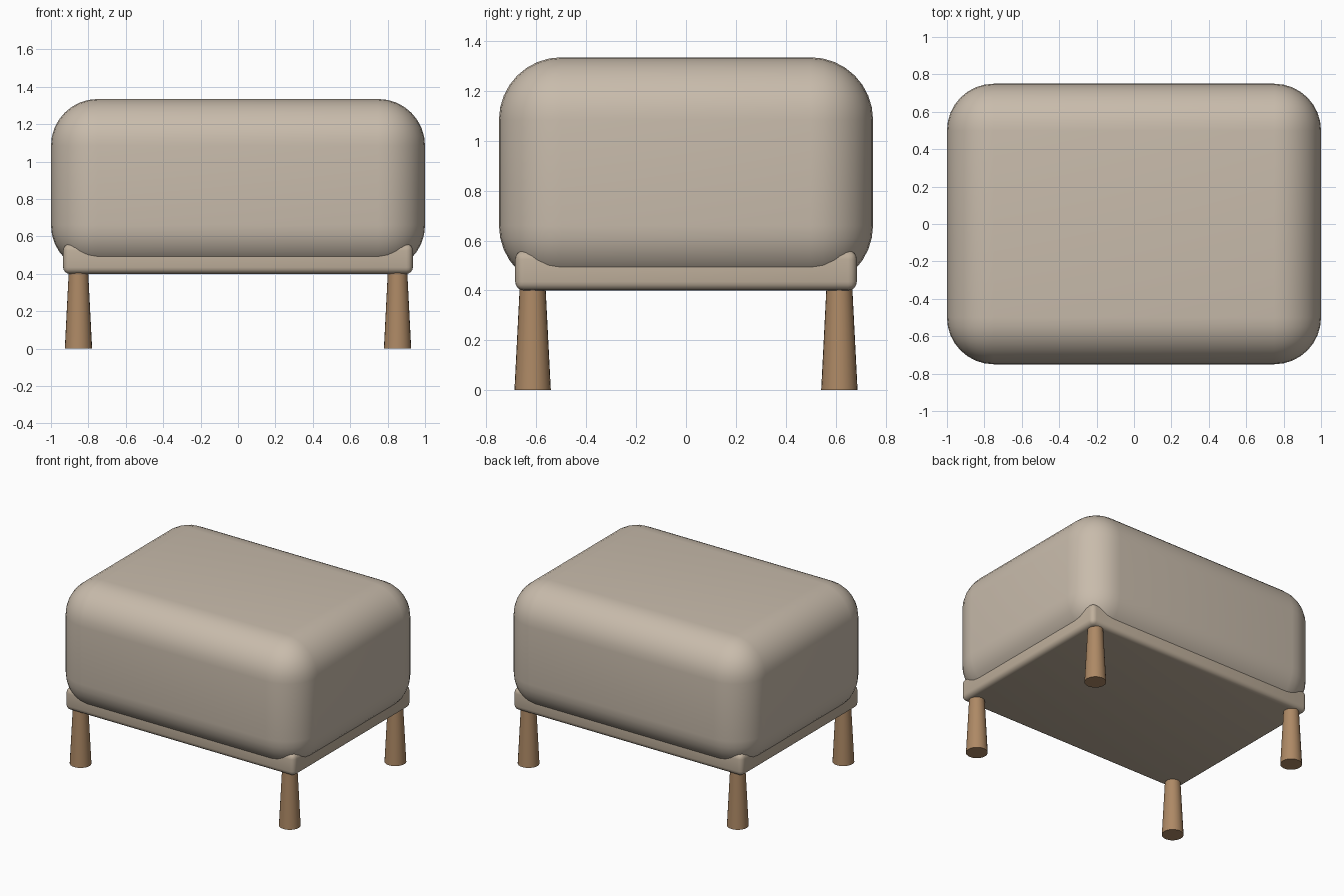
import bpy
from math import radians

if "Cube" in bpy.data.objects:
    bpy.data.objects.remove(bpy.data.objects["Cube"])


def material(name, rgb):
    m = bpy.data.materials.new(name)
    m.diffuse_color = (*rgb, 1)
    m.use_nodes = True
    m.node_tree.nodes["Principled BSDF"].inputs["Base Color"].default_value = m.diffuse_color
    return m


fabric = material("beige_fabric", (0.58, 0.50, 0.41))
frame_fabric = material("frame_fabric", (0.52, 0.43, 0.33))
wood = material("wood", (0.42, 0.25, 0.13))


def finish(obj, name, mat):
    obj.name = name
    obj.data.materials.append(mat)
    bpy.ops.object.shade_smooth_by_angle(angle=radians(35))


def rounded_box(name, size, z_low, radius, segments, mat):
    bpy.ops.mesh.primitive_cube_add(size=1, location=(0, 0, z_low + size[2] / 2))
    obj = bpy.context.object
    obj.scale = size
    bpy.ops.object.transform_apply(location=False, rotation=False, scale=True)
    bevel = obj.modifiers.new("rounding", 'BEVEL')
    bevel.width = radius
    bevel.segments = segments
    bpy.ops.object.modifier_apply(modifier="rounding")
    finish(obj, name, mat)


# Plump cushion sitting into a shallow base frame
rounded_box("cushion", (2.0, 1.5, 0.925), 0.41, 0.25, 8, fabric)
rounded_box("base_frame", (1.87, 1.37, 0.16), 0.40, 0.035, 4, frame_fabric)

# Four round legs, wider at the floor
for side, x in (("left", -0.853), ("right", 0.853)):
    for end, y in (("front", -0.615), ("back", 0.615)):
        bpy.ops.mesh.primitive_cone_add(vertices=24, radius1=0.073, radius2=0.052,
                                        depth=0.41, location=(x, y, 0.205))
        finish(bpy.context.object, f"{end}_{side}_leg", wood)
